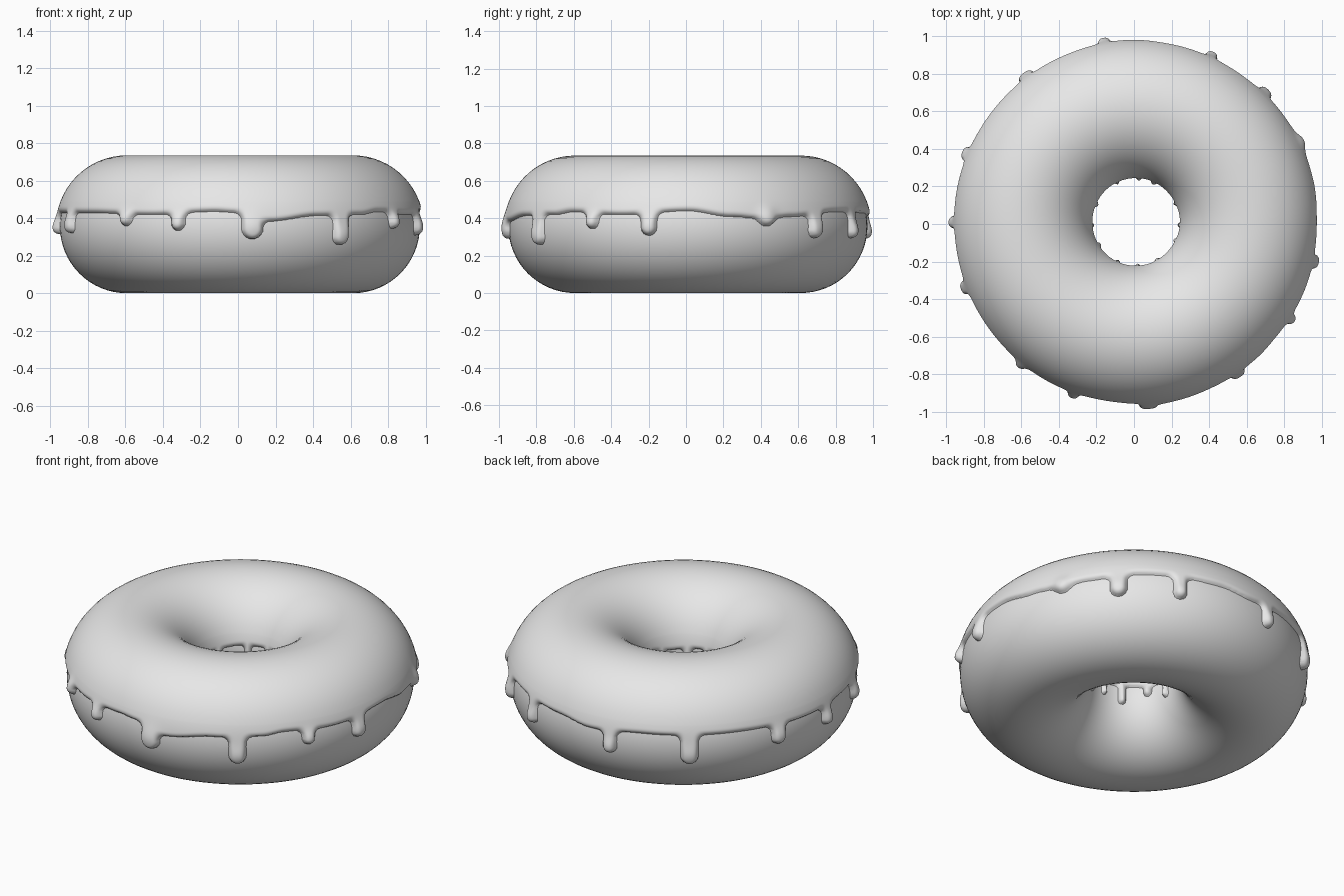
import bpy, bmesh, math, random
from mathutils import Vector

cube = bpy.data.objects.get("Cube")
if cube:
    bpy.data.objects.remove(cube, do_unlink=True)

RING, TUBE = 0.603, 0.357           # ring radius and dough tube radius
CENTRE = Vector((0.01, 0.01, TUBE))
SHEET, BEAD, ROUND = 0.021, 0.018, 0.026   # icing thickness, extra at drip tips, rim rounding
random.seed(4)

# One plain grey for the whole model
grey = bpy.data.materials.new("plain_grey")
grey.use_nodes = True
grey.diffuse_color = (0.8, 0.8, 0.8, 1)
grey.node_tree.nodes["Principled BSDF"].inputs["Base Color"].default_value = grey.diffuse_color

# Outer drips: angle in degrees, lowest height, tip radius
OUTER_DRIPS = [(-32, .345, .035), (-12.5, .31, .042), (26, .36, .04), (45, .295, .045),
               (65.5, .295, .036), (100, .29, .038), (127, .26, .048), (158, .315, .042),
               (180, .315, .036), (201, .32, .042), (231, .36, .036), (250, .335, .036),
               (274, .29, .055), (304, .26, .046)]
# Rim height between the drips: angle, height
OUTER_RIM = [(-48, .42), (-40, .435), (-22, .42), (0, .44), (14, .41), (26, .395), (35, .41),
             (55, .435), (80, .43), (92, .41), (112, .43), (142, .43), (170, .42), (190, .43),
             (216, .43), (240, .42), (262, .437), (270, .43), (279, .385), (296, .415), (312, .42)]
# Inner drips are evenly spread with some variation
INNER_DRIPS = [(i * 30 + random.uniform(-7, 7), random.uniform(.29, .36),
                random.uniform(.016, .024)) for i in range(12)]
INNER_RIM = [(i * 40, random.uniform(.39, .42)) for i in range(9)]


def arc(z):
    """Distance along the tube from its middle height."""
    return TUBE * math.asin((z - TUBE) / TUBE)


def turn(a, b):
    """Signed angle from b to a in degrees."""
    return (a - b + 180) % 360 - 180


def rim_height(rim, angle):
    angle = rim[0][0] + (angle - rim[0][0]) % 360
    closed = rim + [(rim[0][0] + 360, rim[0][1])]
    for (a0, z0), (a1, z1) in zip(closed, closed[1:]):
        if a0 <= angle <= a1:
            f = (1 - math.cos(math.pi * (angle - a0) / (a1 - a0))) / 2
            return z0 + (z1 - z0) * f


def blend(a, b, k):
    """Smooth union of two distances, positive inside."""
    h = max(k - abs(a - b), 0) / k
    return max(a, b) + h * h * k / 4


def icing_field(angle, v, edge, drips, radius, soft):
    """Distance inside the icing outline, and how near a drip tip is."""
    inside, bead = v - edge, 0
    for a, low, r in drips:
        side = math.radians(turn(angle, a)) * radius
        if abs(side) > 0.2:
            continue
        tip = arc(low) + r
        drop = v - min(max(v, tip), edge + 0.03)
        inside = blend(inside, r - math.hypot(side, drop), soft)
        bead = max(bead, math.exp(-(side ** 2 + (v - tip) ** 2) / (1.6 * r * r)))
    return inside, bead


def thickness(inside, bead):
    if inside < 0:
        return max(inside, -0.015)
    f = min(inside / ROUND, 1)
    return (SHEET + BEAD * bead) * math.sqrt(1 - (1 - f) ** 2)


def finish(obj, name):
    obj.name = name
    obj.data.materials.append(grey)
    for o in bpy.context.selected_objects:
        o.select_set(False)
    obj.select_set(True)
    bpy.context.view_layer.objects.active = obj
    bpy.ops.object.shade_smooth()


# Dough ring
bpy.ops.mesh.primitive_torus_add(location=CENTRE, major_radius=RING, minor_radius=TUBE,
                                 major_segments=128, minor_segments=64)
finish(bpy.context.object, "dough_ring")

# Icing: fine rows near both rims, coarse rows over the top
STEPS, FINE, COARSE = 720, 42, 24
low, high = -0.13 / TUBE, 0.13 / TUBE
rows = [low + (high - low) * i / FINE for i in range(FINE)]
rows += [high + (math.pi - 2 * high) * i / COARSE for i in range(COARSE)]
rows += [math.pi - high + (high - low) * i / FINE for i in range(FINE + 1)]

bm = bmesh.new()
grid, outside = [], set()
for step in range(STEPS):
    angle = step * 360 / STEPS
    heading = math.radians(angle)
    outer_edge = arc(rim_height(OUTER_RIM, angle))
    inner_edge = arc(rim_height(INNER_RIM, angle))
    column = []
    for phi in rows:
        if phi < math.pi / 2:
            inside, bead = icing_field(angle, phi * TUBE, outer_edge, OUTER_DRIPS,
                                       RING + TUBE, 0.05)
        else:
            inside, bead = icing_field(angle, (math.pi - phi) * TUBE, inner_edge, INNER_DRIPS,
                                       RING - TUBE, 0.03)
            bead *= 0.3
        tube = TUBE + thickness(inside, bead)
        reach = RING + tube * math.cos(phi)
        vert = bm.verts.new((reach * math.cos(heading), reach * math.sin(heading),
                             tube * math.sin(phi)))
        if inside < -0.014:
            outside.add(vert)
        column.append(vert)
    grid.append(column)

for step in range(STEPS):
    here, after = grid[step], grid[(step + 1) % STEPS]
    for j in range(len(rows) - 1):
        quad = (here[j], after[j], after[j + 1], here[j + 1])
        if not all(v in outside for v in quad):
            bm.faces.new(quad)
bmesh.ops.delete(bm, geom=[v for v in bm.verts if not v.link_faces], context='VERTS')
mesh = bpy.data.meshes.new("icing")
bm.to_mesh(mesh)
bm.free()
icing = bpy.data.objects.new("icing", mesh)
icing.location = CENTRE
bpy.context.collection.objects.link(icing)
finish(icing, "icing")
